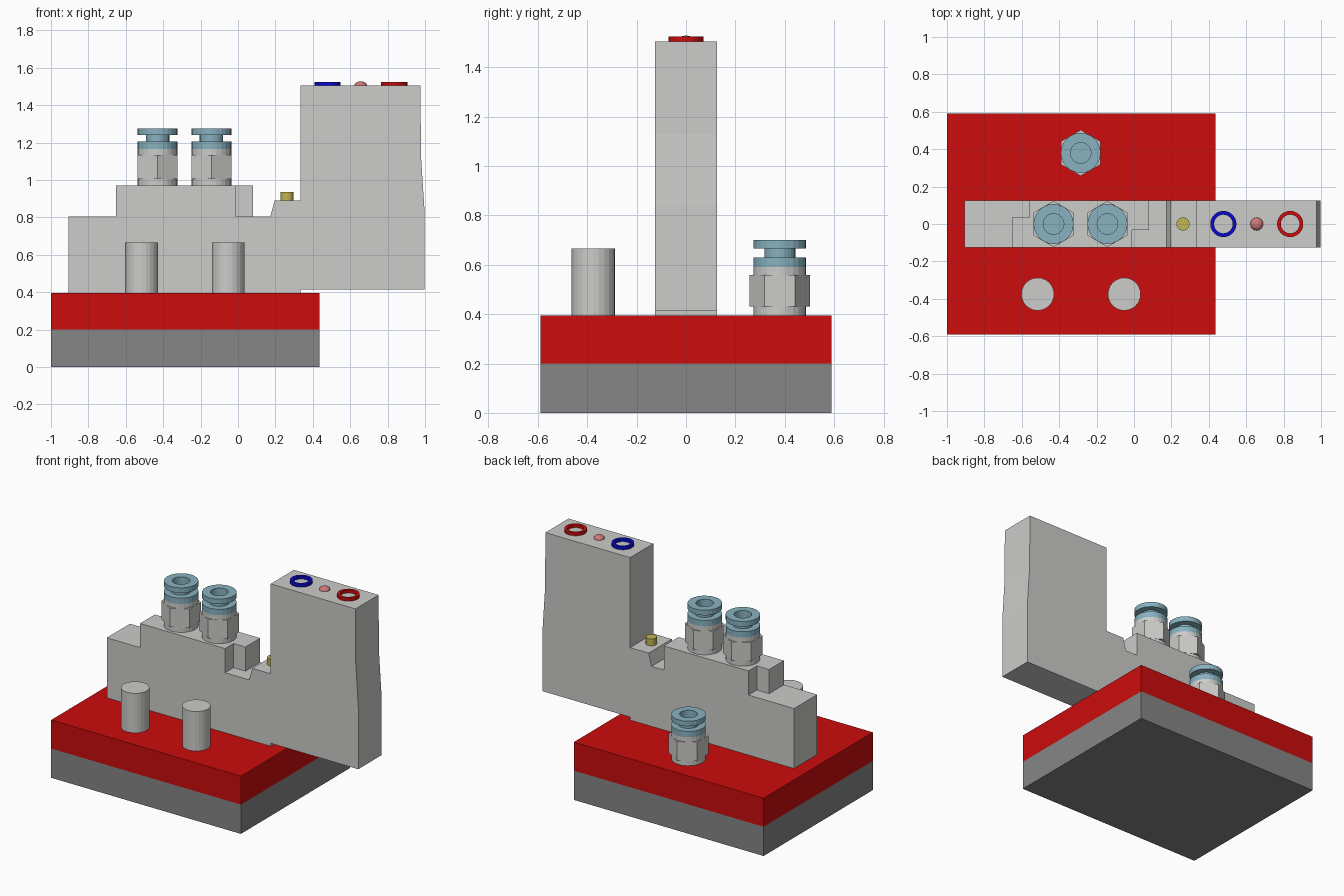
import bpy, bmesh, math

if "Cube" in bpy.data.objects:
    bpy.data.objects.remove(bpy.data.objects["Cube"])


def material(name, rgb):
    m = bpy.data.materials.new(name)
    lin = [c / 12.92 if c <= 0.04045 else ((c + 0.055) / 1.055) ** 2.4
           for c in (v / 255 for v in rgb)]
    m.diffuse_color = (*lin, 1)
    m.use_nodes = True
    m.node_tree.nodes["Principled BSDF"].inputs["Base Color"].default_value = m.diffuse_color
    return m


RED = material("red", (204, 12, 12))
DARK = material("mid grey", (134, 134, 134))
GREY = material("light grey", (204, 204, 202))
TEAL = material("pale teal", (136, 178, 192))
BLUE = material("blue", (10, 10, 204))
YELLOW = material("dull yellow", (192, 182, 84))
PINK = material("pink", (206, 120, 120))


def finish(name, bm, mat):
    bmesh.ops.remove_doubles(bm, verts=bm.verts, dist=1e-5)
    bmesh.ops.recalc_face_normals(bm, faces=bm.faces)
    me = bpy.data.meshes.new(name)
    bm.to_mesh(me)
    bm.free()
    me.materials.append(mat)
    ob = bpy.data.objects.new(name, me)
    bpy.context.collection.objects.link(ob)
    return ob


def extrude(name, points, vec, mat):
    """Extrude a closed polygon of 3D points along vec."""
    bm = bmesh.new()
    face = bm.faces.new([bm.verts.new(p) for p in points])
    res = bmesh.ops.extrude_face_region(bm, geom=[face], use_keep_orig=True)
    verts = [g for g in res["geom"] if isinstance(g, bmesh.types.BMVert)]
    bmesh.ops.translate(bm, verts=verts, vec=vec)
    return finish(name, bm, mat)


def box(name, x0, x1, y0, y1, z0, z1, mat):
    pts = [(x0, y0, z0), (x1, y0, z0), (x1, y1, z0), (x0, y1, z0)]
    return extrude(name, pts, (0, 0, z1 - z0), mat)


def lathe(name, at, profile, mat, segs=24):
    """Revolve (radius, height) points about the vertical axis at a position."""
    bm = bmesh.new()
    vs = [bm.verts.new((r, 0, z)) for r, z in profile]
    edges = [bm.edges.new(p) for p in zip(vs, vs[1:])]
    bmesh.ops.spin(bm, geom=vs + edges, cent=(0, 0, 0), axis=(0, 0, 1),
                   angle=2 * math.pi, steps=segs, use_merge=True)
    ob = finish(name, bm, mat)
    ob.location = at
    return ob


# Two-layer base
box("base_lower", -1, 0.435, -0.59, 0.59, 0, 0.2, DARK)
box("base_upper", -1, 0.435, -0.59, 0.59, 0.2, 0.395, RED)

# Valve body with the tall connector tower
W = 0.125
outline = [(-0.905, 0.395), (0.335, 0.395), (0.335, 0.415), (0.997, 0.415),
           (0.997, 0.84), (0.978, 1.13), (0.976, 1.505), (0.335, 1.505),
           (0.335, 0.89), (0.195, 0.89), (0.173, 0.805), (-0.905, 0.805)]
extrude("valve_body", [(x, -W, z) for x, z in outline], (0, 2 * W, 0), GREY)

# Raised port block with offset notched ends
plan = [(-0.653, -W), (-0.01, -W), (-0.01, -0.033), (0.08, -0.033),
        (0.08, W), (-0.56, W), (-0.56, 0.035), (-0.653, 0.035)]
extrude("port_block", [(x, y, 0.805) for x, y in plan], (0, 0, 0.165), GREY)


# Push-in fittings: round body, hex nut, ringed collar with a bore
def fitting(name, at):
    lathe(name + "_body", at, [(0, 0), (0.107, 0), (0.107, 0.195), (0, 0.195)], GREY)
    hexagon = [(at[0] + 0.123 * math.sin(i * math.pi / 3),
                at[1] + 0.123 * math.cos(i * math.pi / 3), at[2] + 0.035)
               for i in range(6)]
    extrude(name + "_hex_nut", hexagon, (0, 0, 0.128), GREY)
    lathe(name + "_collar", at,
          [(0, 0.195), (0.107, 0.195), (0.107, 0.235), (0.063, 0.235),
           (0.063, 0.27), (0.107, 0.27), (0.107, 0.305), (0.055, 0.305),
           (0.055, 0.215), (0, 0.215)], TEAL)


fitting("left_fitting", (-0.43, 0, 0.97))
fitting("right_fitting", (-0.142, 0, 0.97))
fitting("rear_fitting", (-0.285, 0.38, 0.395))

# Silencer posts on the front of the base
for side, x in (("left", -0.515), ("right", -0.052)):
    lathe(side + "_post", (x, -0.375, 0.395),
          [(0, 0), (0.088, 0), (0.088, 0.27), (0, 0.27)], GREY)

# Manual override button
lathe("override_button", (0.262, 0, 0.89),
      [(0, 0), (0.035, 0), (0.035, 0.047), (0, 0.047)], YELLOW)

# Coloured socket rings and indicator lamp on the tower
for name, x, mat in (("blue_socket_ring", 0.478, BLUE), ("red_socket_ring", 0.835, RED)):
    lathe(name, (x, 0, 1.505),
          [(0.05, 0), (0.07, 0), (0.07, 0.02), (0.05, 0.02), (0.05, 0)], mat)
dome = [(0.034 * math.cos(a * math.pi / 12), 0.023 * math.sin(a * math.pi / 12))
        for a in range(6)] + [(0, 0.023)]
lathe("indicator_lamp", (0.656, 0, 1.505), dome, PINK)
